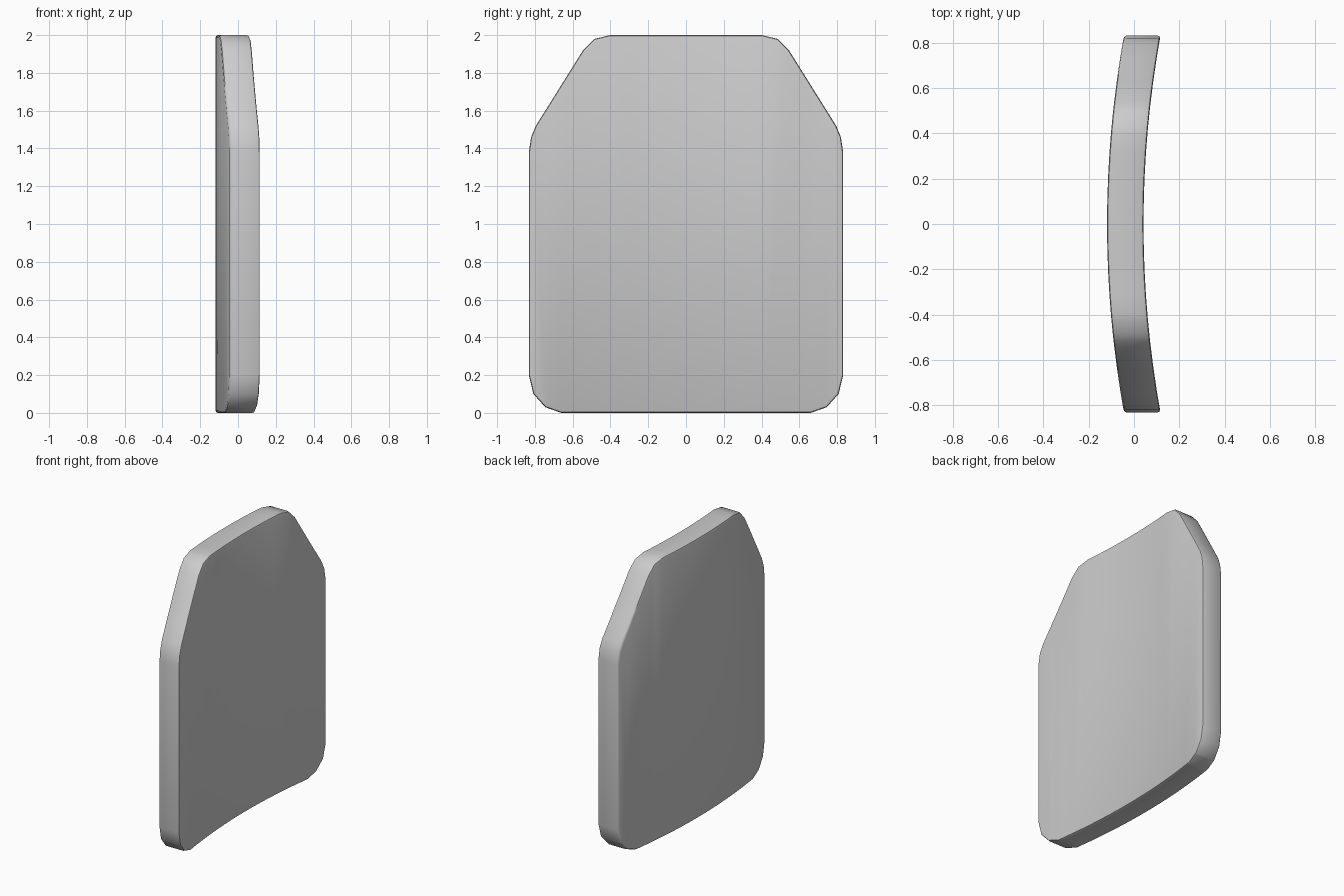
import bpy, bmesh, math

if "Cube" in bpy.data.objects:
    bpy.data.objects.remove(bpy.data.objects["Cube"])

HALF_W = 0.832
BOW = 0.075            # how far the side edges bow toward +x
X_BACK, X_FRONT = -0.119, 0.042

# Half outline (y, z), top to bottom, mirrored to close the loop
half = [(0.40, 2.0), (0.485, 1.98), (0.545, 1.92), (0.795, 1.52), (0.82, 1.46),
        (HALF_W, 1.38), (HALF_W, 0.20), (0.808, 0.10), (0.745, 0.03), (0.66, 0.0)]
outline = half + [(-y, z) for y, z in reversed(half)]

bm = bmesh.new()
# Flat slab
face = bm.faces.new([bm.verts.new((X_BACK, y, z)) for y, z in outline])
ext = bmesh.ops.extrude_face_region(bm, geom=[face])
for v in ext["geom"]:
    if isinstance(v, bmesh.types.BMVert):
        v.co.x = X_FRONT
bmesh.ops.recalc_face_normals(bm, faces=bm.faces)

# Softened rims on both large faces
rims = [e for e in bm.edges if abs(e.verts[0].co.x - e.verts[1].co.x) < 1e-5]
bmesh.ops.bevel(bm, geom=rims, offset=0.013, segments=2, profile=0.5, affect='EDGES')

# Vertical cuts so that the slab can bend
CUTS = 16
for i in range(1, CUTS):
    y = -HALF_W + 2 * HALF_W * i / CUTS
    bmesh.ops.bisect_plane(bm, geom=bm.verts[:] + bm.edges[:] + bm.faces[:],
                           plane_co=(0, y, 0), plane_no=(0, 1, 0), dist=1e-5)
for v in bm.verts:
    v.co.x += BOW * (v.co.y / HALF_W) ** 2

mesh = bpy.data.meshes.new("curved_plate")
bm.to_mesh(mesh)
bm.free()
plate = bpy.data.objects.new("curved_plate", mesh)
bpy.context.collection.objects.link(plate)
bpy.context.view_layer.objects.active = plate
plate.select_set(True)
bpy.ops.object.shade_smooth_by_angle(angle=math.radians(40))
